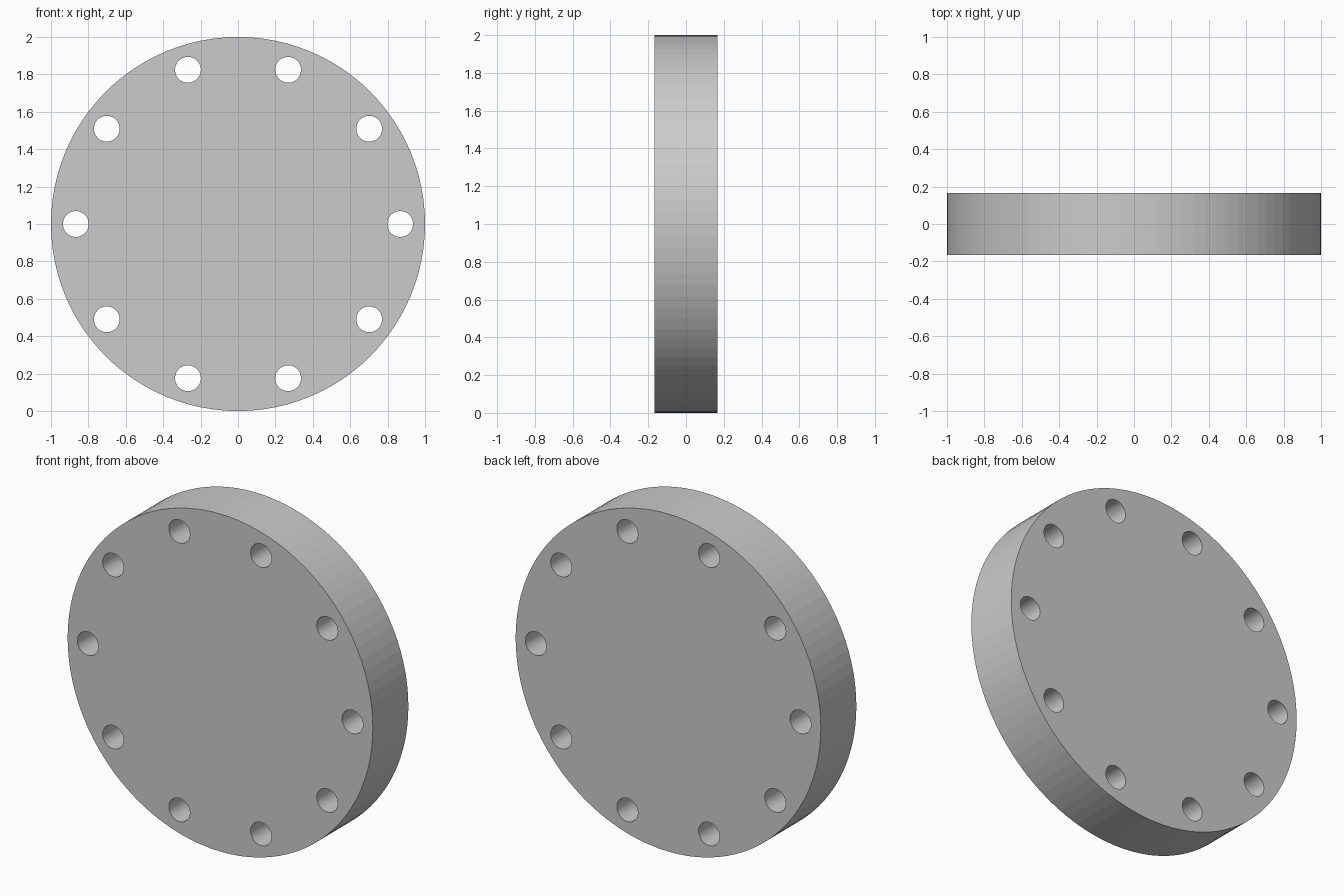
import bpy, bmesh
from math import pi, cos, sin
from mathutils import Matrix

if "Cube" in bpy.data.objects:
    bpy.data.objects.remove(bpy.data.objects["Cube"])

RADIUS, THICK, CENTRE_Z = 1.0, 0.333, 1.0
HOLES, BOLT_RADIUS, HOLE_RADIUS = 10, 0.867, 0.069


def add_cylinder(bm, x, z, radius, depth, sides):
    """Cylinder with its axis along y."""
    place = Matrix.Translation((x, 0, z)) @ Matrix.Rotation(pi / 2, 4, 'X')
    bmesh.ops.create_cone(bm, cap_ends=True, segments=sides, radius1=radius,
                          radius2=radius, depth=depth, matrix=place)


def make_object(name, bm):
    mesh = bpy.data.meshes.new(name)
    bm.to_mesh(mesh)
    bm.free()
    obj = bpy.data.objects.new(name, mesh)
    bpy.context.collection.objects.link(obj)
    return obj


# Flange disc
bm = bmesh.new()
add_cylinder(bm, 0, CENTRE_Z, RADIUS, THICK, 96)
disc = make_object("blind_flange_disc", bm)

# Ring of bolt hole cutters
bm = bmesh.new()
for i in range(HOLES):
    a = 2 * pi * i / HOLES
    add_cylinder(bm, BOLT_RADIUS * cos(a), CENTRE_Z + BOLT_RADIUS * sin(a),
                 HOLE_RADIUS, THICK * 2, 48)
cutter = make_object("bolt_hole_cutter", bm)
cutter.hide_render = True

# Cut the through holes
mod = disc.modifiers.new("bolt_holes", 'BOOLEAN')
mod.operation = 'DIFFERENCE'
mod.solver = 'EXACT'
mod.object = cutter
bpy.context.view_layer.objects.active = disc
bpy.ops.object.modifier_apply(modifier=mod.name)
bpy.data.objects.remove(cutter)
